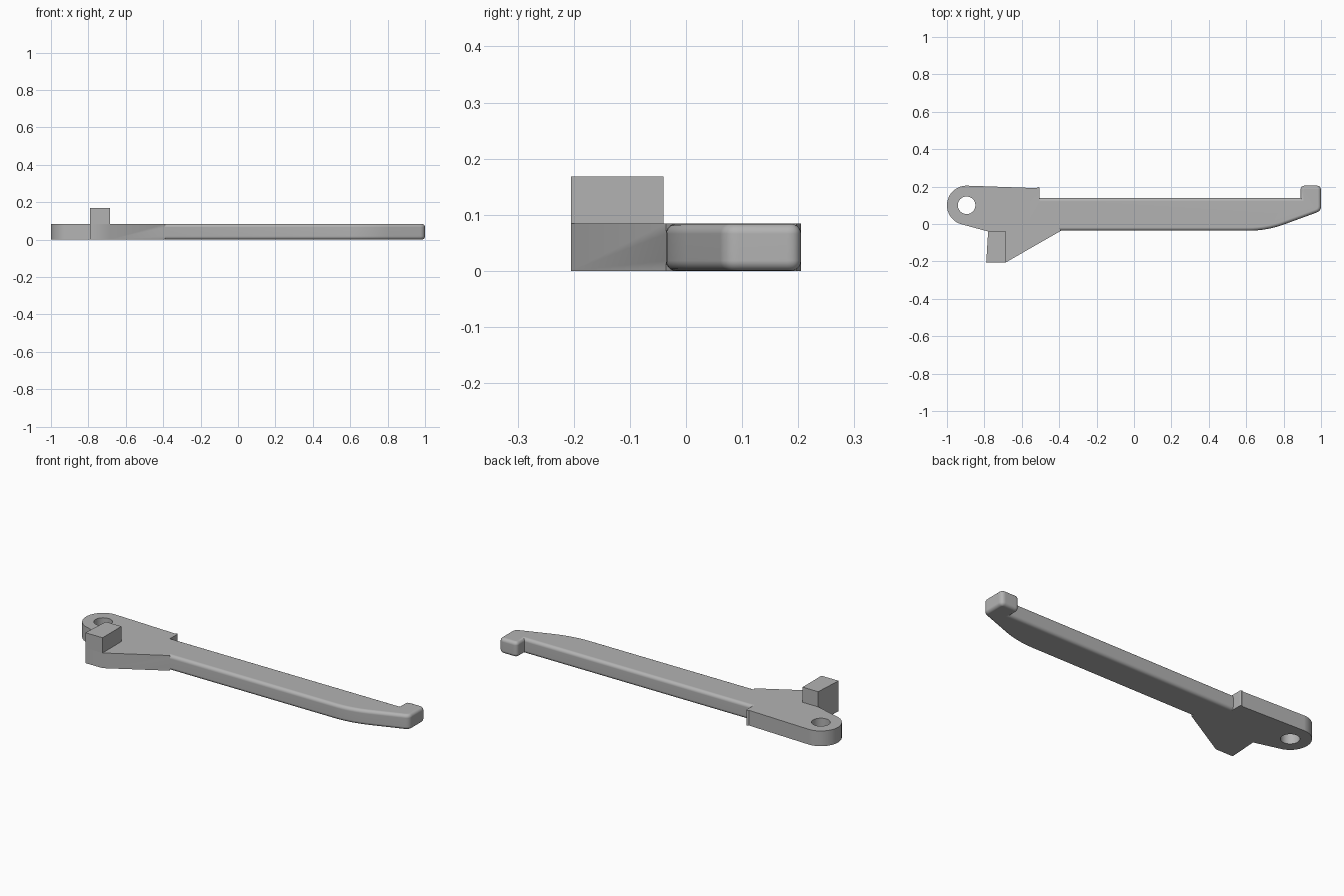
import bpy, bmesh, math
from mathutils import Vector

cube = bpy.data.objects.get("Cube")
if cube:
    bpy.data.objects.remove(cube, do_unlink=True)

THICK = 0.084
PIVOT = Vector((-0.895, 0.1))

grey = bpy.data.materials.new("plain_grey")
grey.use_nodes = True
colour = (0.45, 0.45, 0.45, 1)
grey.diffuse_color = colour
grey.node_tree.nodes["Principled BSDF"].inputs["Base Color"].default_value = colour


def rounded(corners, steps=8):
    """Outline from (x, y, cut) corners, each cut corner replaced by a curve."""
    out = []
    for i, (x, y, cut) in enumerate(corners):
        p = Vector((x, y))
        if not cut:
            out.append(p)
            continue
        a = p + (Vector(corners[i - 1][:2]) - p).normalized() * cut
        b = p + (Vector(corners[(i + 1) % len(corners)][:2]) - p).normalized() * cut
        for k in range(steps + 1):
            t = k / steps
            out.append(a * (1 - t) ** 2 + p * 2 * t * (1 - t) + b * t * t)
    return out


def arc(centre, radius, start, end, steps):
    angles = [math.radians(start + (end - start) * k / steps) for k in range(steps + 1)]
    return [centre + radius * Vector((math.cos(a), math.sin(a))) for a in angles]


def prism(name, outline, z0, z1, rim=0):
    """Extrude an outline upwards, optionally rounding its top and bottom rims."""
    bm = bmesh.new()
    face = bm.faces.new([bm.verts.new((p.x, p.y, z0)) for p in outline])
    top = bmesh.ops.extrude_face_region(bm, geom=[face])["geom"]
    bmesh.ops.translate(bm, vec=(0, 0, z1 - z0),
                        verts=[v for v in top if isinstance(v, bmesh.types.BMVert)])
    bmesh.ops.recalc_face_normals(bm, faces=bm.faces)
    if rim:
        edges = [e for e in bm.edges if abs(e.verts[0].co.z - e.verts[1].co.z) < 1e-5]
        bmesh.ops.bevel(bm, geom=edges, offset=rim, segments=5, profile=0.5,
                        affect='EDGES', clamp_overlap=True)
    mesh = bpy.data.meshes.new(name)
    bm.to_mesh(mesh)
    bm.free()
    mesh.materials.append(grey)
    obj = bpy.data.objects.new(name, mesh)
    bpy.context.collection.objects.link(obj)
    return obj


def finish(obj):
    bpy.ops.object.select_all(action='DESELECT')
    obj.select_set(True)
    bpy.context.view_layer.objects.active = obj
    for mod in list(obj.modifiers):
        bpy.ops.object.modifier_apply(modifier=mod.name)
    bpy.ops.object.shade_smooth_by_angle(angle=math.radians(30))
    weighted = obj.modifiers.new("weighted_normals", 'WEIGHTED_NORMAL')
    weighted.keep_sharp = True


# Pivot plate with a round eye end and a triangular shoulder
plate_outline = arc(PIVOT, 0.105, 90, 255, 28) + rounded([
    (-0.78, -0.04, 0), (-0.79, -0.205, 0), (-0.685, -0.205, 0), (-0.39, -0.036, 0),
    (-0.505, 0.12, 0), (-0.505, 0.205, 0.02)])
plate = prism("pivot_plate", plate_outline, 0, THICK)

# Pivot hole
cutter = prism("hole_cutter", arc(PIVOT, 0.047, 0, 348.75, 31), -0.1, 0.2)
cutter.hide_render = True
cutter.hide_viewport = True

# Long arm with a hooked tip and softened rims
arm_outline = rounded([
    (-0.6, 0.14, 0), (-0.6, -0.036, 0), (0.71, -0.036, 0.1), (1.0, 0.07, 0.025),
    (1.0, 0.205, 0.025), (0.89, 0.205, 0.025), (0.89, 0.14, 0)])
arm = prism("hooked_arm", arm_outline, 0, THICK, rim=0.018)

# Upright post on the shoulder
post_outline = rounded([(-0.78, -0.04, 0), (-0.79, -0.205, 0),
                        (-0.685, -0.205, 0), (-0.685, -0.04, 0)])
post = prism("upright_post", post_outline, THICK, 0.168)

hole = plate.modifiers.new("pivot_hole", 'BOOLEAN')
hole.operation = 'DIFFERENCE'
hole.solver = 'EXACT'
hole.object = cutter
join = plate.modifiers.new("join_arm", 'BOOLEAN')
join.operation = 'UNION'
join.solver = 'EXACT'
join.object = arm

finish(plate)
plate.name = "lever_body"
bpy.data.objects.remove(arm, do_unlink=True)
finish(post)
